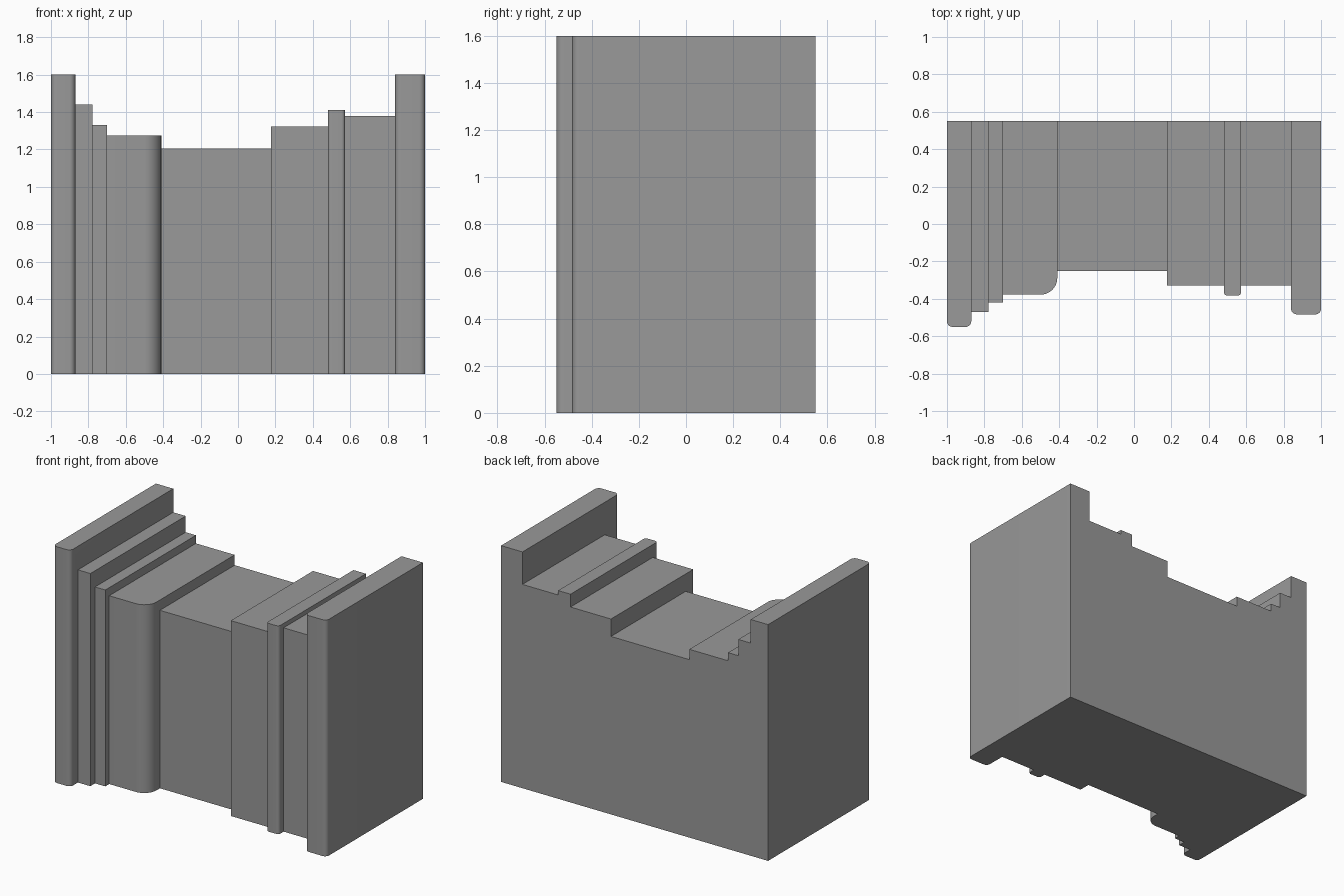
import bpy, bmesh
from math import pi, cos, sin

if "Cube" in bpy.data.objects:
    bpy.data.objects.remove(bpy.data.objects["Cube"])

BACK = 0.55
# Bands across the block: x start, x end, front y, height, left and right corner radius
BANDS = [
    (-1.00, -0.87, -0.55, 1.60, 0.03, 0.03),
    (-0.87, -0.777, -0.47, 1.44, 0, 0),
    (-0.777, -0.70, -0.42, 1.33, 0, 0),
    (-0.70, -0.41, -0.378, 1.275, 0, 0.09),
    (-0.41, 0.177, -0.25, 1.205, 0, 0),
    (0.177, 0.48, -0.33, 1.323, 0, 0),
    (0.48, 0.573, -0.383, 1.41, 0.02, 0.02),
    (0.573, 0.84, -0.33, 1.38, 0, 0),
    (0.84, 1.00, -0.483, 1.60, 0.03, 0.03),
]

bm = bmesh.new()


def face(points):
    bm.faces.new([bm.verts.new(p) for p in points])


def corner(cx, cy, r, start, steps=8):
    """Quarter arc in plan, or a single sharp point when r is zero."""
    if r == 0:
        return [(cx, cy)]
    return [(cx + r * cos(start + pi / 2 * i / steps),
             cy + r * sin(start + pi / 2 * i / steps)) for i in range(steps + 1)]


def lower(i, j):
    """Neighbour j of band i, if it exists and is the smaller one."""
    if 0 <= j < len(BANDS) and BANDS[j][3] < BANDS[i][3]:
        return BANDS[j]
    return None


for i, (x0, x1, yf, h, rl, rr) in enumerate(BANDS):
    front = corner(x0 + rl, yf + rl, rl, pi) + corner(x1 - rr, yf + rr, rr, 1.5 * pi)
    left, right = lower(i, i - 1), lower(i, i + 1)

    # Front strip and top
    for (ax, ay), (bx, by) in zip(front, front[1:]):
        face([(ax, ay, 0), (bx, by, 0), (bx, by, h), (ax, ay, h)])
    face([(x, y, h) for x, y in front] + [(x1, BACK, h), (x0, BACK, h)])

    # Bottom and back share the neighbours' step points
    bottom = [(x, y, 0) for x, y in front]
    if right:
        bottom.append((x1, right[2], 0))
    bottom += [(x1, BACK, 0), (x0, BACK, 0)]
    if left:
        bottom.append((x0, left[2], 0))
    face(bottom[::-1])
    back = [(x1, BACK, 0), (x0, BACK, 0)]
    if left:
        back.append((x0, BACK, left[3]))
    back += [(x0, BACK, h), (x1, BACK, h)]
    if right:
        back.append((x1, BACK, right[3]))
    face(back)

    # Step walls towards smaller neighbours, full walls at both ends
    for x, y, nb, end in ((x0, yf + rl, left, i == 0),
                          (x1, yf + rr, right, i == len(BANDS) - 1)):
        if end:
            face([(x, y, 0), (x, BACK, 0), (x, BACK, h), (x, y, h)])
        elif nb:
            face([(x, y, 0), (x, y, h), (x, BACK, h), (x, BACK, nb[3]),
                  (x, nb[2], nb[3]), (x, nb[2], 0)])

bmesh.ops.remove_doubles(bm, verts=bm.verts, dist=0.0005)
bmesh.ops.recalc_face_normals(bm, faces=bm.faces)
mesh = bpy.data.meshes.new("stepped_moulding_block")
bm.to_mesh(mesh)
bm.free()

# Dark grey finish
grey = bpy.data.materials.new("dark_grey")
grey.diffuse_color = (0.32, 0.32, 0.32, 1)
grey.use_nodes = True
grey.node_tree.nodes["Principled BSDF"].inputs["Base Color"].default_value = grey.diffuse_color
mesh.materials.append(grey)

block = bpy.data.objects.new("stepped_moulding_block", mesh)
bpy.context.collection.objects.link(block)
bpy.context.view_layer.objects.active = block
block.select_set(True)
bpy.ops.object.shade_smooth_by_angle()
